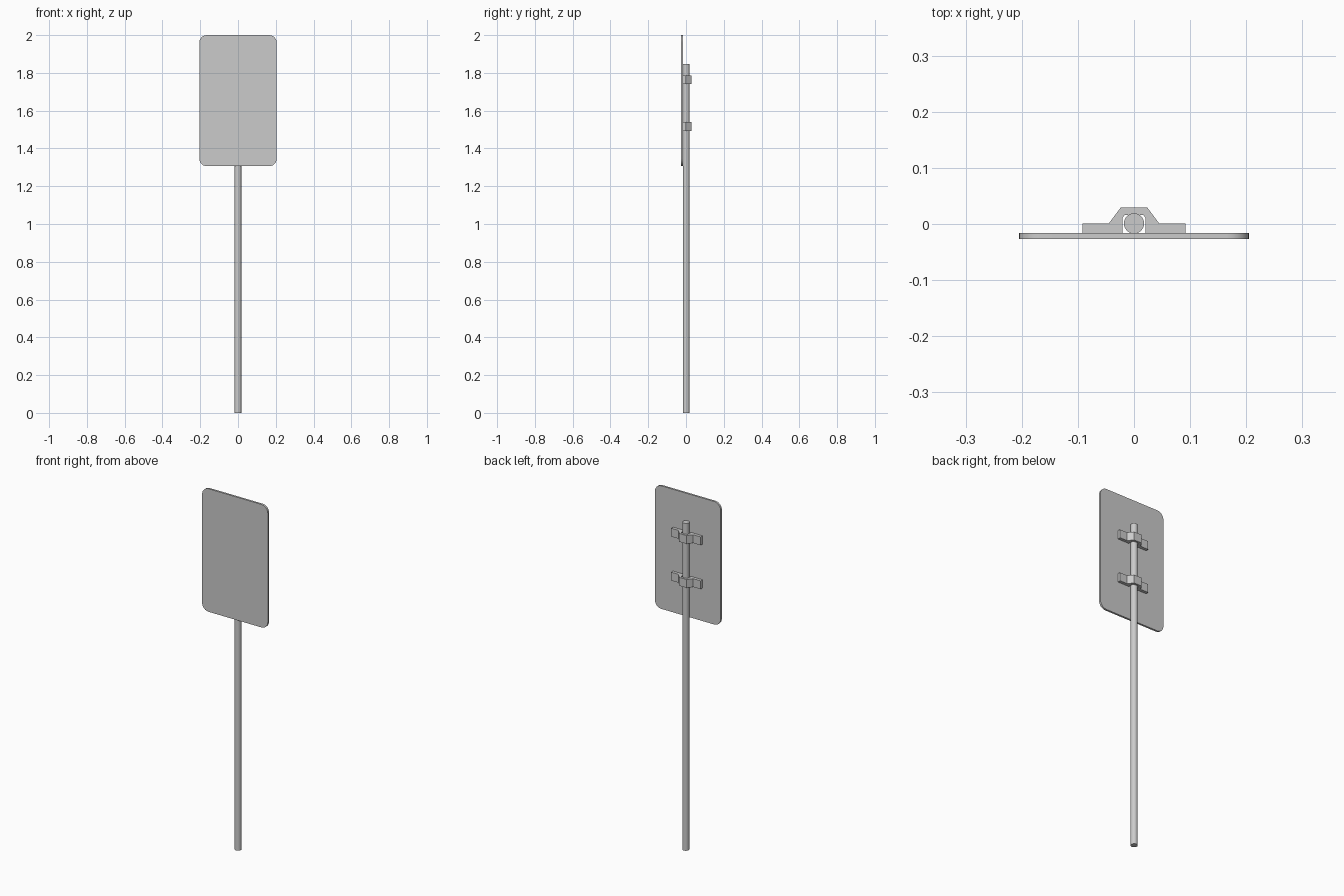
import bpy, bmesh
from math import radians, cos, sin, pi
from mathutils import Vector

cube = bpy.data.objects.get("Cube")
if cube:
    bpy.data.objects.remove(cube, do_unlink=True)

grey = bpy.data.materials.new("plain_grey")
grey.use_nodes = True
colour = (0.6, 0.6, 0.6, 1)
grey.diffuse_color = colour
grey.node_tree.nodes["Principled BSDF"].inputs["Base Color"].default_value = colour


def prism(name, outline, direction):
    """Extrude a closed outline of 3D points along a direction."""
    bm = bmesh.new()
    face = bm.faces.new([bm.verts.new(p) for p in outline])
    ext = bmesh.ops.extrude_face_region(bm, geom=[face], use_keep_orig=True)
    top = [v for v in ext["geom"] if isinstance(v, bmesh.types.BMVert)]
    bmesh.ops.translate(bm, verts=top, vec=Vector(direction))
    bmesh.ops.recalc_face_normals(bm, faces=bm.faces)
    mesh = bpy.data.meshes.new(name)
    bm.to_mesh(mesh)
    bm.free()
    obj = bpy.data.objects.new(name, mesh)
    bpy.context.collection.objects.link(obj)
    mesh.materials.append(grey)
    return obj


def smooth(obj):
    bpy.ops.object.select_all(action='DESELECT')
    obj.select_set(True)
    bpy.context.view_layer.objects.active = obj
    bpy.ops.object.shade_smooth_by_angle(angle=radians(35))


# Sign plate with rounded corners
half_w, bottom, top, radius, steps = 0.205, 1.306, 2.0, 0.04, 6
corners = [(half_w - radius, top - radius), (radius - half_w, top - radius),
           (radius - half_w, bottom + radius), (half_w - radius, bottom + radius)]
outline = []
for i, (cx, cz) in enumerate(corners):
    for s in range(steps + 1):
        a = (i + s / steps) * pi / 2
        outline.append((cx + radius * cos(a), -0.027, cz + radius * sin(a)))
smooth(prism("sign_plate", outline, (0, 0.011, 0)))

# Round post
sides = 24
circle = [(0.018 * cos(2 * pi * i / sides), 0.001 + 0.018 * sin(2 * pi * i / sides), 0)
          for i in range(sides)]
smooth(prism("post", circle, (0, 0, 1.847)))

# Two clamps that wrap the post and bolt flat to the plate
half = [(0.0205, -0.016), (0.092, -0.016), (0.092, 0.001), (0.045, 0.001), (0.024, 0.029)]
inner = [(0.017, 0.016), (0.0205, 0.011)]
profile = half + [(-x, y) for x, y in reversed(half)]
profile += [(-x, y) for x, y in reversed(inner)] + inner
for name, z in (("upper_clamp", 1.74), ("lower_clamp", 1.492)):
    prism(name, [(x, y, z) for x, y in profile], (0, 0, 0.047))
